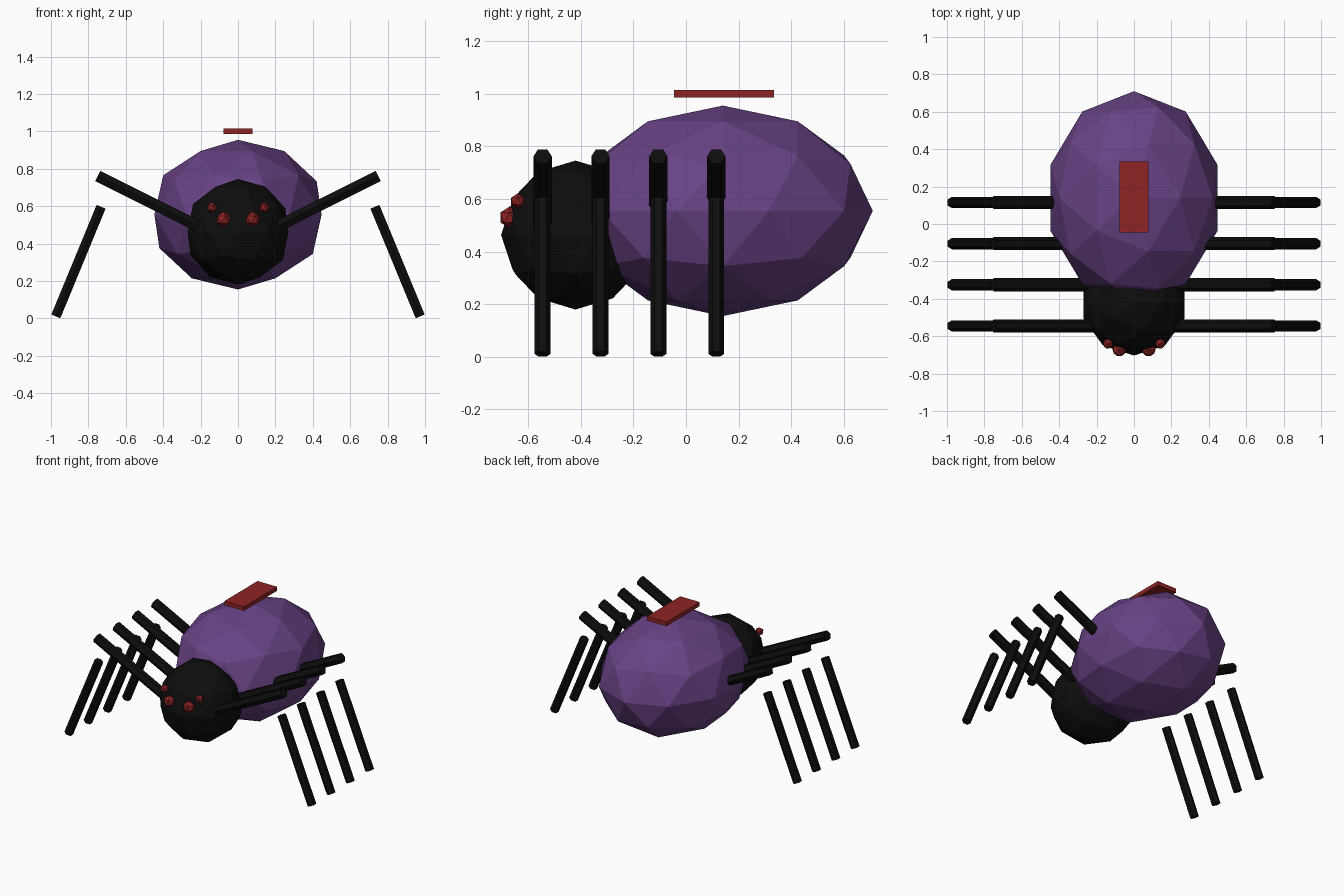
import bpy
from mathutils import Vector

if "Cube" in bpy.data.objects:
    bpy.data.objects.remove(bpy.data.objects["Cube"])


def material(name, rgb):
    m = bpy.data.materials.new(name)
    m.diffuse_color = (*rgb, 1.0)
    m.use_nodes = True
    m.node_tree.nodes["Principled BSDF"].inputs["Base Color"].default_value = m.diffuse_color
    return m


PURPLE = material("purple", (0.14, 0.055, 0.235))
BLACK = material("black", (0.004, 0.004, 0.004))
RED = material("red", (0.27, 0.017, 0.017))


def finish(name, mat):
    ob = bpy.context.object
    ob.name = name
    ob.data.materials.append(mat)
    return ob


def ball(name, mat, centre, radii, detail):
    bpy.ops.mesh.primitive_ico_sphere_add(subdivisions=detail, radius=1, location=centre)
    ob = finish(name, mat)
    ob.scale = radii
    return ob


def rod(name, mat, start, end, radius):
    """Six-sided rod between two points in one x-z plane."""
    a, b = Vector(start), Vector(end)
    d = b - a
    bpy.ops.mesh.primitive_cylinder_add(vertices=6, radius=radius, depth=d.length,
                                        location=(a + b) / 2)
    ob = finish(name, mat)
    ob.rotation_mode = 'QUATERNION'
    ob.rotation_quaternion = Vector((0, 0, 1)).rotation_difference(d)
    return ob


# Body
ball("abdomen", PURPLE, (0, 0.14, 0.555), (0.47, 0.57, 0.40), 2)
ball("head", BLACK, (0, -0.42, 0.463), (0.283, 0.283, 0.283), 2)

# Plate floating above the abdomen
bpy.ops.mesh.primitive_cube_add(size=1, location=(0, 0.145, 1.0))
finish("back_marking", RED).scale = (0.155, 0.38, 0.03)

for side, label in ((-1, "left"), (1, "right")):
    # Eyes
    ball(f"inner_eye_{label}", RED, (side * 0.078, -0.67, 0.53), (0.042,) * 3, 1)
    ball(f"outer_eye_{label}", RED, (side * 0.14, -0.64, 0.592), (0.029,) * 3, 1)
    # Four legs per side, each with two separate segments
    for i in range(4):
        y = -0.545 + 0.22 * i
        rod(f"upper_leg_{label}_{i + 1}", BLACK,
            (side * 0.20, y, 0.487), (side * 0.75, y, 0.762), 0.035)
        rod(f"lower_leg_{label}_{i + 1}", BLACK,
            (side * 0.732, y, 0.597), (side * 0.974, y, 0.011), 0.03)
